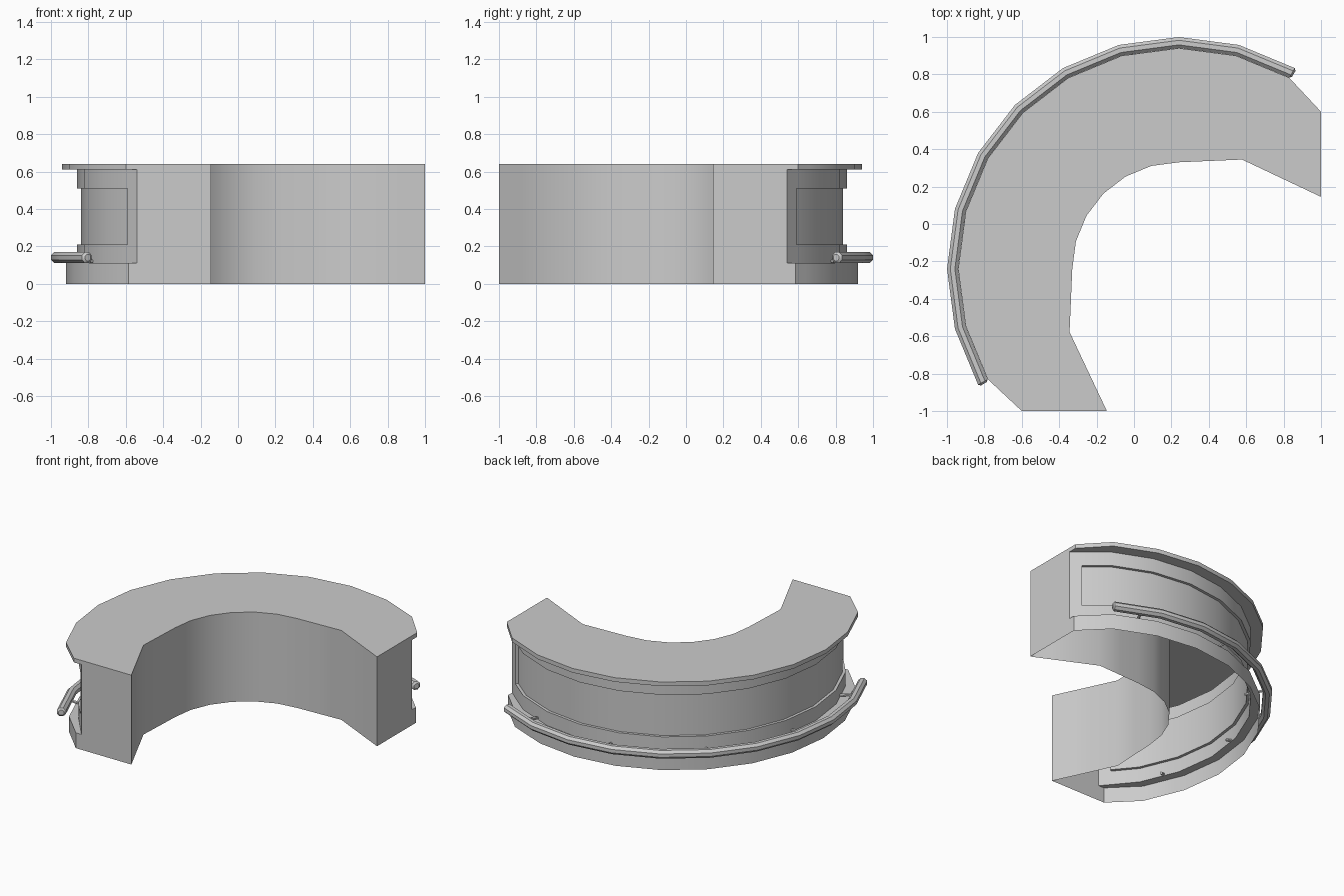
import bpy, bmesh
from math import cos, sin, radians, pi
from mathutils import Vector

if "Cube" in bpy.data.objects:
    bpy.data.objects.remove(bpy.data.objects["Cube"])

CENTRE = Vector((0.24, -0.24, 0))   # centre of all arcs
ANGLES = list(range(60, 211, 15))


def polar(r, deg, z=0.0):
    a = radians(deg)
    return CENTRE + Vector((r * cos(a), r * sin(a), z))


def finish(bm, name, smooth=True):
    mesh = bpy.data.meshes.new(name)
    bm.to_mesh(mesh)
    bm.free()
    ob = bpy.data.objects.new(name, mesh)
    bpy.context.collection.objects.link(ob)
    if smooth:
        bpy.ops.object.select_all(action='DESELECT')
        ob.select_set(True)
        bpy.context.view_layer.objects.active = ob
        bpy.ops.object.shade_smooth_by_angle(angle=radians(30))
    return ob


def plan_path(r, end, flare=None):
    """Plan outline: square-cut end, frame station, arc, mirrored end."""
    flare = flare or {}
    arc = [polar(flare.get(min(a, 270 - a), r), a) for a in ANGLES]
    first, last = Vector((1, end, 0)), Vector((-end, -1, 0))
    return ([first, first.lerp(arc[0], 0.3)] + arc
            + [last.lerp(arc[-1], 0.3), last])


# Counter shell: (plan path, height) rows from inner foot over the top to outer foot
inner = plan_path(0.57, 0.145, {60: 0.675, 75: 0.597})
lid = plan_path(1.18, 0.60)
body = plan_path(1.10, 0.54)
base = plan_path(1.16, 0.585)
rows = [(inner, 0), (inner, 0.64), (lid, 0.64), (lid, 0.61), (body, 0.61),
        (body, 0.51), (body, 0.21), (body, 0.11), (base, 0.11), (base, 0)]

bm = bmesh.new()
grid = [[bm.verts.new((p.x, p.y, z)) for p in path] for path, z in rows]
panel = []
n = len(inner)
for j in range(len(rows) - 1):
    for i in range(n - 1):
        f = bm.faces.new((grid[j][i], grid[j][i + 1],
                          grid[j + 1][i + 1], grid[j + 1][i]))
        if j == 5 and 0 < i < n - 2:
            panel.append(f)
bm.faces.new([row[0] for row in grid])
bm.faces.new([row[-1] for row in reversed(grid)])
bmesh.ops.recalc_face_normals(bm, faces=bm.faces)
if max(f.normal.z for f in bm.faces) < 0.9:
    bmesh.ops.reverse_faces(bm, faces=bm.faces)
top = next(f for f in bm.faces if f.calc_center_median().z > 0.639)
if top.normal.z < 0:
    bmesh.ops.reverse_faces(bm, faces=bm.faces)
# Recessed front panel
bmesh.ops.inset_region(bm, faces=panel, thickness=0.0, depth=-0.02,
                       use_even_offset=True, use_boundary=True)
finish(bm, "curved_counter")

# Foot rail: octagonal tube with rounded ends
SIDES, RAIL_Z, RAIL_R = 8, 0.14, 0.032
stations = [(ANGLES[0] - 0.5, 0.6)] + [(a, 1.0) for a in ANGLES] + [(ANGLES[-1] + 0.5, 0.6)]
bm = bmesh.new()
rings = []
for a, s in stations:
    ring = []
    for k in range(SIDES):
        t = 2 * pi * (k + 0.5) / SIDES
        ring.append(bm.verts.new(polar(1.21 + RAIL_R * s * cos(t), a,
                                       RAIL_Z + RAIL_R * s * sin(t))))
    rings.append(ring)
for r0, r1 in zip(rings, rings[1:]):
    for k in range(SIDES):
        m = (k + 1) % SIDES
        bm.faces.new((r0[k], r0[m], r1[m], r1[k]))
bm.faces.new(rings[0])
bm.faces.new(rings[-1])
bmesh.ops.recalc_face_normals(bm, faces=bm.faces)
finish(bm, "foot_rail").data.shade_smooth()

# Rail brackets: thin rods rising from the body to the rail
for i in range(5):
    a = 69 + 33 * i
    p, q = polar(1.06, a, 0.115), polar(1.20, a, 0.14)
    bm = bmesh.new()
    bmesh.ops.create_cone(bm, cap_ends=True, segments=6, radius1=0.01,
                          radius2=0.01, depth=(q - p).length)
    rot = (q - p).to_track_quat('Z', 'Y').to_matrix().to_4x4()
    bmesh.ops.transform(bm, matrix=rot, verts=bm.verts)
    bmesh.ops.translate(bm, vec=(p + q) / 2, verts=bm.verts)
    finish(bm, f"rail_bracket_{i + 1}")
